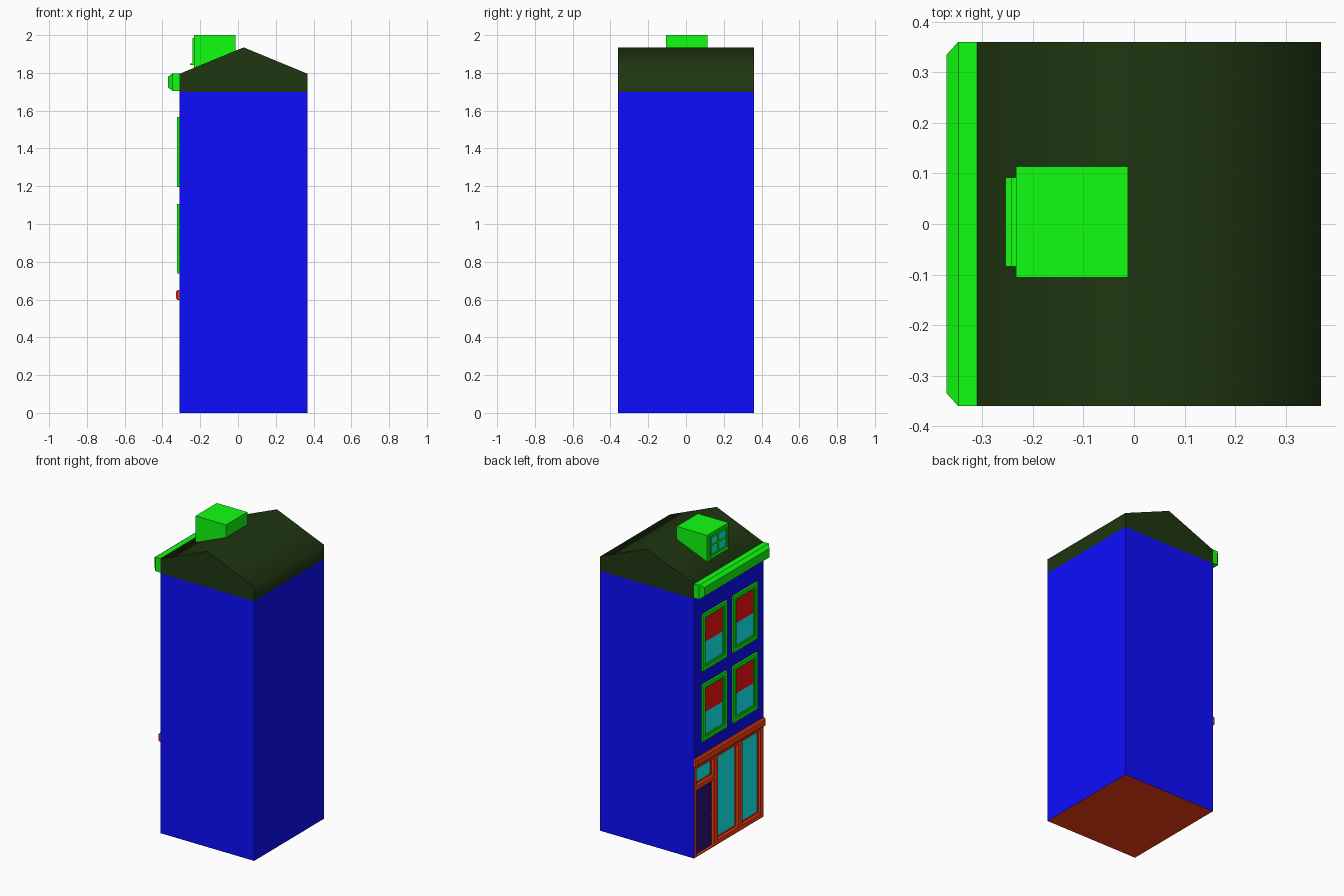
import bpy, bmesh, math

if "Cube" in bpy.data.objects:
    bpy.data.objects.remove(bpy.data.objects["Cube"])

# Street facade is on the -X side
FX, BX, W = -0.31, 0.369, 0.36     # facade plane, back plane, half width
RECESS = -0.285                    # depth of the shopfront glazing


def mat(name, rgb):
    m = bpy.data.materials.new(name)
    m.diffuse_color = (*rgb, 1)
    m.use_nodes = True
    m.node_tree.nodes["Principled BSDF"].inputs["Base Color"].default_value = m.diffuse_color
    return m


BLUE = mat("blue_wall", (0.004, 0.004, 1))
ROOF = mat("dark_roof", (0.0135, 0.037, 0.0056))
GREEN = mat("green_trim", (0.005, 1, 0.005))
RED = mat("red_curtain", (1, 0.006, 0.006))
CYAN = mat("cyan_glass", (0.005, 1, 1))
ORANGE = mat("orange_shopfront", (1, 0.053, 0.007))
NAVY = mat("navy_door", (0.03, 0.008, 0.23))


def finish(name, bm, *mats):
    bmesh.ops.recalc_face_normals(bm, faces=bm.faces)
    me = bpy.data.meshes.new(name)
    bm.to_mesh(me)
    bm.free()
    for m in mats:
        me.materials.append(m)
    ob = bpy.data.objects.new(name, me)
    bpy.context.collection.objects.link(ob)
    return ob


def loft(bm, loops):
    """Bridge matching loops of points and cap both ends."""
    rings = [[bm.verts.new(p) for p in lp] for lp in loops]
    for a, b in zip(rings, rings[1:]):
        for i in range(len(a)):
            j = (i + 1) % len(a)
            bm.faces.new((a[i], a[j], b[j], b[i]))
    bm.faces.new(rings[0])
    bm.faces.new(rings[-1])


def rect(x, y0, y1, z0, z1):
    return [(x, y0, z0), (x, y1, z0), (x, y1, z1), (x, y0, z1)]


def boxes(name, m, *items):
    """One object from boxes given as (x0, x1, y0, y1, z0, z1)."""
    bm = bmesh.new()
    for x0, x1, *r in items:
        loft(bm, [rect(x0, *r), rect(x1, *r)])
    return finish(name, bm, m)


def frame_parts(x0, x1, y0, y1, z0, z1, b):
    return [(x0, x1, y0, y0 + b, z0, z1), (x0, x1, y1 - b, y1, z0, z1),
            (x0, x1, y0 + b, y1 - b, z0, z0 + b), (x0, x1, y0 + b, y1 - b, z1 - b, z1)]


def prism(name, m, profile, y0, y1):
    bm = bmesh.new()
    loft(bm, [[(x, y, z) for x, z in profile] for y in (y0, y1)])
    return finish(name, bm, m)


def moulding(name, m, x1, x2, z0, z1, iy, iz):
    """Strip along the facade with a chamfered front."""
    bm = bmesh.new()
    loft(bm, [rect(FX, -W, W, z0, z1), rect(x1, -W, W, z0, z1),
              rect(x2, -W + iy, W - iy, z0 + iz, z1 - iz)])
    return finish(name, bm, m)


# Walls: the profile leaves a shallow shopfront niche
body = prism("house_body", BLUE, [(RECESS, 0), (BX, 0), (BX, 1.7), (FX, 1.7),
                                  (FX, 0.6), (RECESS, 0.6)], -W, W)
body.data.materials.append(ORANGE)
for p in body.data.polygons:
    if p.normal.z < -0.9 and p.center.z < 0.1:
        p.material_index = 1
boxes("niche_side_walls", BLUE, *[(FX, RECESS, min(s * W, s * 0.357), max(s * W, s * 0.357), 0, 0.6)
                                  for s in (-1, 1)])

# Roof, softly shaded across ridge and eaves, and the eaves moulding
roof = prism("roof", ROOF, [(FX, 1.7), (BX, 1.7), (BX, 1.795), (0.03, 1.935), (FX, 1.795)], -W, W)
bpy.context.view_layer.objects.active = roof
roof.select_set(True)
bpy.ops.object.shade_smooth_by_angle(angle=math.radians(75))
moulding("cornice", GREEN, -0.347, -0.37, 1.705, 1.797, 0.025, 0.017)

# Shopfront frame and ledge
moulding("shop_ledge", ORANGE, -0.32, -0.327, 0.597, 0.65, 0.006, 0.008)
boxes("shop_frame", ORANGE,
      *[(FX, RECESS, a, b, 0, 0.6) for a, b in
        ((-0.357, -0.33), (-0.14, -0.1), (0.11, 0.155), (0.335, 0.357))],
      *[(FX, RECESS, a, b, 0.575, 0.6) for a, b in
        ((-0.33, -0.14), (-0.1, 0.11), (0.155, 0.335))],
      (FX, RECESS, -0.33, -0.14, 0, 0.03), (FX, RECESS, -0.1, 0.11, 0, 0.03),
      (FX, RECESS, 0.155, 0.335, 0, 0.006), (FX, RECESS, 0.155, 0.335, 0.435, 0.465))

# Shop glazing with thin sashes
for i, (y0, y1, z0) in enumerate(((-0.33, -0.14, 0.03), (-0.1, 0.11, 0.03), (0.155, 0.335, 0.465))):
    boxes(f"shop_glass_{i}", CYAN, (RECESS - 0.002, RECESS, y0, y1, z0, 0.575))
    boxes(f"shop_sash_{i}", ORANGE, *frame_parts(RECESS - 0.008, RECESS - 0.002, y0, y1, z0, 0.575, 0.008))

# Door with two recessed panels
boxes("door", NAVY, (RECESS - 0.003, RECESS, 0.155, 0.335, 0.006, 0.435))
boxes("door_rails", NAVY,
      *[p for z0, z1 in ((0.006, 0.215), (0.215, 0.435))
        for p in frame_parts(RECESS - 0.009, RECESS - 0.003, 0.155, 0.335, z0, z1, 0.018)])

# Four upper windows: stepped frame, curtain above, glass below
for row, z0 in enumerate((0.737, 1.197)):
    for col, yc in enumerate((-0.16, 0.158)):
        y0, y1, z1 = yc - 0.127, yc + 0.127, z0 + 0.37
        n = f"{row}_{col}"
        boxes("window_frame_" + n, GREEN,
              *frame_parts(-0.322, FX, y0, y1, z0, z1, 0.025),
              *frame_parts(-0.317, FX, y0 + 0.025, y1 - 0.025, z0 + 0.025, z1 - 0.025, 0.01))
        a, b = y0 + 0.035, y1 - 0.035
        boxes("window_glass_" + n, CYAN, (-0.312, FX, a, b, z0 + 0.035, z0 + 0.178))
        boxes("window_curtain_" + n, RED, (-0.312, FX, a, b, z0 + 0.178, z1 - 0.035))

# Dormer sitting on the roof slope
prism("dormer", GREEN, [(-0.233, 1.825), (-0.233, 2.0), (-0.012, 2.0), (-0.012, 1.916)], -0.106, 0.114)
boxes("dormer_window_frame", GREEN,
      *frame_parts(-0.242, -0.233, -0.084, 0.092, 1.85, 1.985, 0.012),
      (-0.240, -0.233, -0.002, 0.010, 1.862, 1.973),
      (-0.240, -0.233, -0.072, -0.002, 1.912, 1.923),
      (-0.240, -0.233, 0.010, 0.080, 1.912, 1.923))
boxes("dormer_glass", CYAN, (-0.236, -0.233, -0.072, 0.080, 1.862, 1.973))
boxes("dormer_sill", GREEN, (-0.254, -0.233, -0.084, 0.092, 1.843, 1.85))
